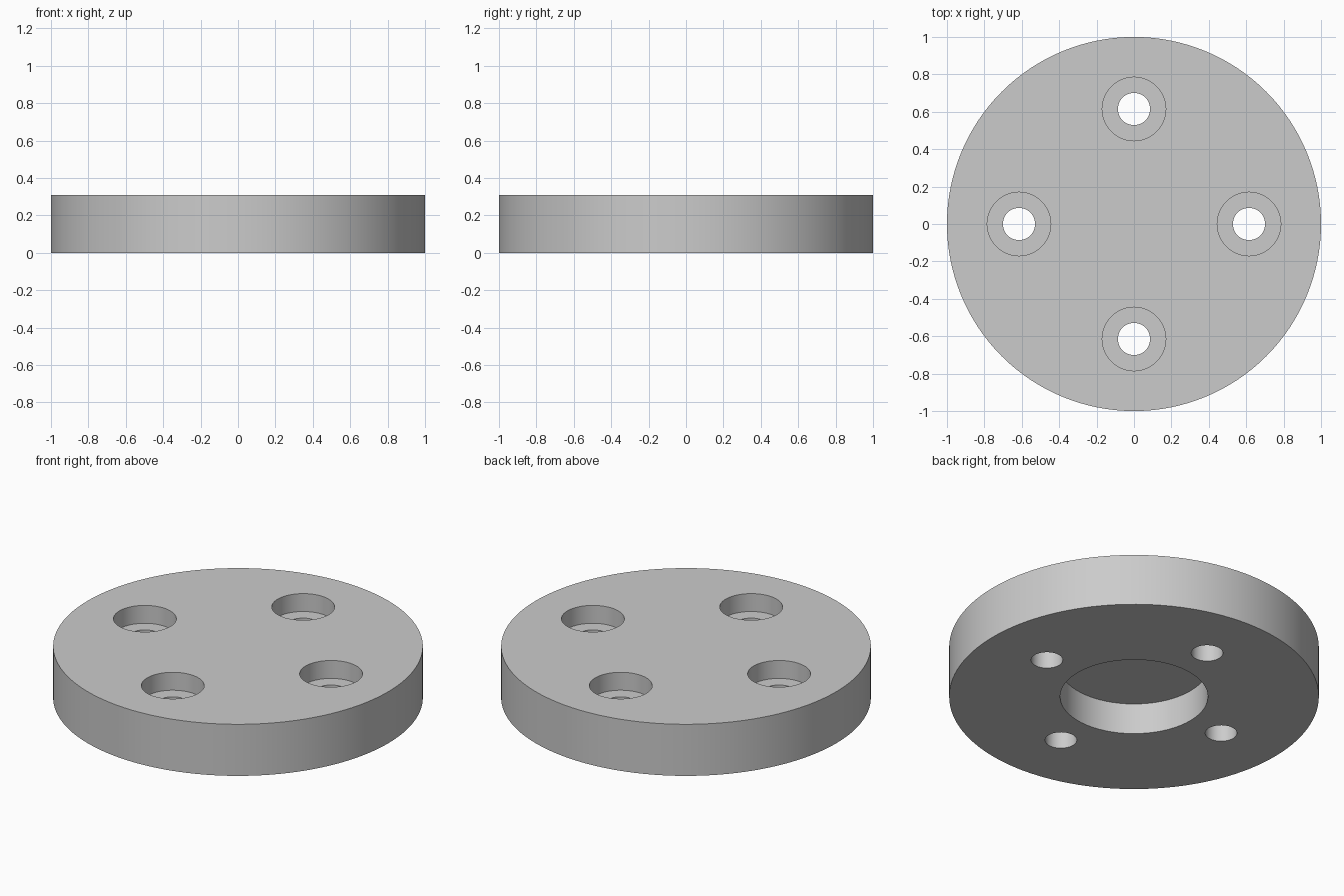
import bpy
import math

cube = bpy.data.objects.get("Cube")
if cube:
    bpy.data.objects.remove(cube, do_unlink=True)

THICKNESS = 0.308
BOLT_CIRCLE = 0.615
OVERCUT = 0.1

# Single plain grey finish
grey = bpy.data.materials.new("plain grey")
grey.use_nodes = True
colour = (0.6, 0.6, 0.6, 1)
grey.diffuse_color = colour
grey.node_tree.nodes["Principled BSDF"].inputs["Base Color"].default_value = colour


def cylinder(name, radius, bottom, top, x=0, y=0, sides=64):
    bpy.ops.mesh.primitive_cylinder_add(
        vertices=sides, radius=radius, depth=top - bottom,
        location=(x, y, (bottom + top) / 2))
    obj = bpy.context.object
    obj.name = name
    obj.data.materials.append(grey)
    return obj


def cut(target, cutter):
    cutter.hide_render = True
    mod = target.modifiers.new("cut", "BOOLEAN")
    mod.operation = "DIFFERENCE"
    mod.solver = "EXACT"
    mod.object = cutter
    bpy.context.view_layer.objects.active = target
    bpy.ops.object.modifier_apply(modifier=mod.name)
    bpy.data.objects.remove(cutter, do_unlink=True)


# Round plate
plate = cylinder("flange_plate", 1, 0, THICKNESS, sides=128)

# Blind centre recess, open underneath
cut(plate, cylinder("recess_cutter", 0.4, -OVERCUT, 0.185))

# Four counterbored bolt holes
for i in range(4):
    angle = i * math.pi / 2
    x, y = BOLT_CIRCLE * math.cos(angle), BOLT_CIRCLE * math.sin(angle)
    cut(plate, cylinder("counterbore_cutter", 0.17, THICKNESS - 0.107,
                        THICKNESS + OVERCUT, x, y))
    cut(plate, cylinder("bolt_hole_cutter", 0.086, -OVERCUT,
                        THICKNESS + OVERCUT, x, y, sides=48))

# Smooth walls with crisp rims
bpy.ops.object.select_all(action="DESELECT")
plate.select_set(True)
bpy.context.view_layer.objects.active = plate
bpy.ops.object.shade_smooth_by_angle(angle=math.radians(30))
